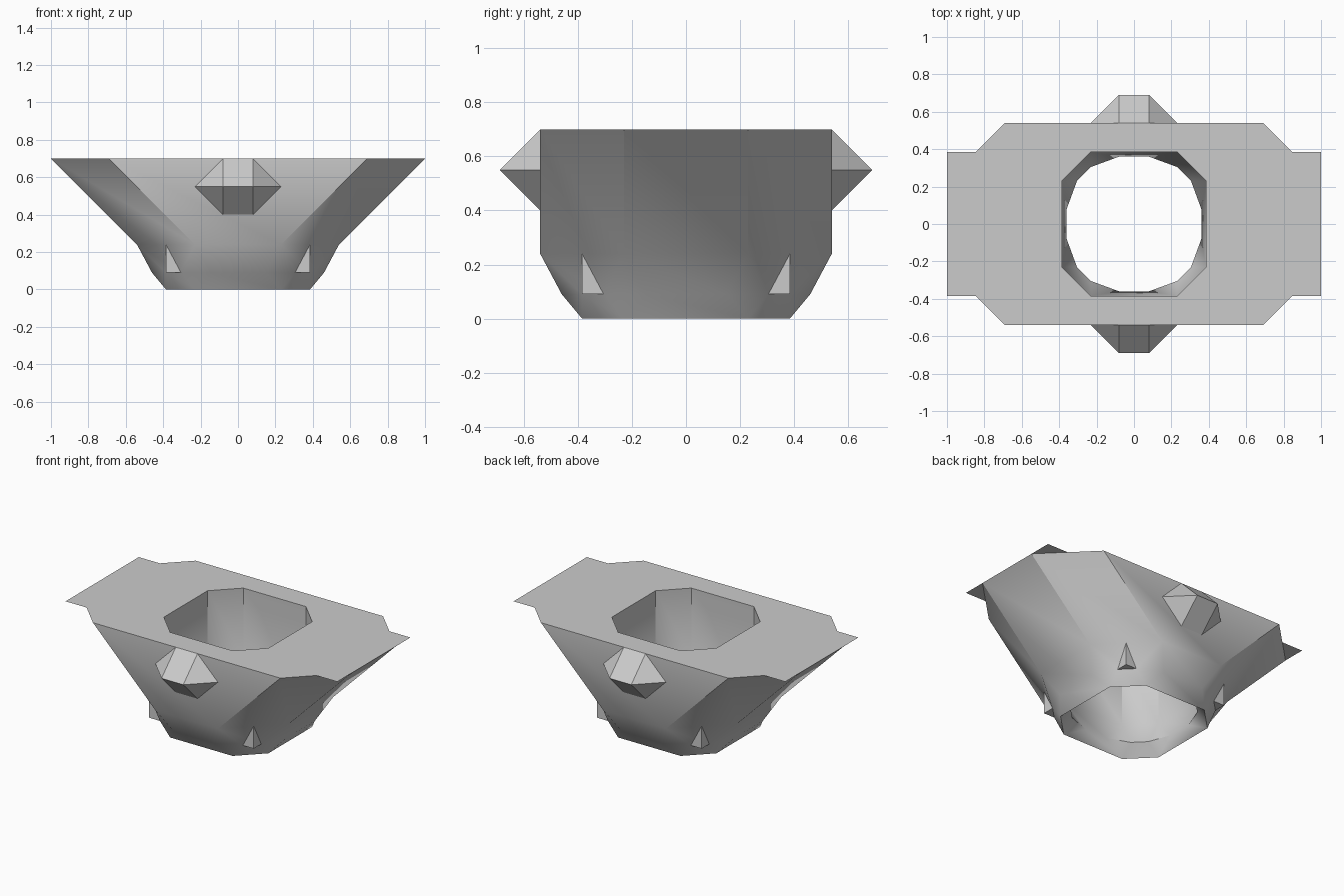
import bpy, bmesh, math

cube = bpy.data.objects.get("Cube")
if cube:
    bpy.data.objects.remove(cube)

grey = bpy.data.materials.new("plain_grey")
grey.use_nodes = True
GREY = (0.6, 0.6, 0.6, 1)
grey.diffuse_color = GREY
grey.node_tree.nodes["Principled BSDF"].inputs["Base Color"].default_value = GREY


def finish(bm, name, smooth=False):
    mesh = bpy.data.meshes.new(name)
    bm.to_mesh(mesh)
    bm.free()
    mesh.materials.append(grey)
    obj = bpy.data.objects.new(name, mesh)
    bpy.context.collection.objects.link(obj)
    if smooth:
        bpy.ops.object.select_all(action='DESELECT')
        obj.select_set(True)
        bpy.context.view_layer.objects.active = obj
        bpy.ops.object.shade_smooth_by_angle(angle=math.radians(32))
    return obj


def ring(bm, z, a, b=None, shift=0):
    """Four-fold ring through a and b; when b is left out it is an octagon."""
    b = b or a
    pts = [a, b, b[::-1], a[::-1]]
    verts = []
    for _ in range(4):
        verts += [bm.verts.new((x + math.copysign(shift, x), y, z)) for x, y in pts]
        pts = [(-y, x) for x, y in pts]
    return verts


def hull(name, points):
    bm = bmesh.new()
    verts = [bm.verts.new(p) for p in points]
    bmesh.ops.convex_hull(bm, input=verts)
    bmesh.ops.dissolve_limit(bm, angle_limit=0.01, verts=bm.verts, edges=bm.edges)
    bmesh.ops.recalc_face_normals(bm, faces=bm.faces)
    return finish(bm, name)


# Hollow body: flared hopper, rounded foot, then up the inside of the shaft
OUTER, INNER = (0.54, 0.23), (0.385, 0.23)
bm = bmesh.new()
rings = [
    ring(bm, 0.70, OUTER, shift=0.46),
    ring(bm, 0.24, OUTER),
    ring(bm, 0.09, (0.46, 0.15), (0.385, 0.305)),
    ring(bm, 0.00, INNER),
    ring(bm, 0.08, (0.36, 0.08), (0.305, 0.23)),
    ring(bm, 0.235, INNER),
    ring(bm, 0.70, INNER),
]
for low, high in zip(rings, rings[1:] + rings[:1]):
    for i in range(len(low)):
        j = (i + 1) % len(low)
        bm.faces.new((low[i], low[j], high[j], high[i]))
bmesh.ops.remove_doubles(bm, verts=bm.verts, dist=0.0005)
bmesh.ops.recalc_face_normals(bm, faces=bm.faces)
finish(bm, "hollow_body", smooth=True)

# Flat corner tabs that square off the ends of the top
bm = bmesh.new()
for sx in (-1, 1):
    for sy in (-1, 1):
        tab = [(1, 0.23), (1, 0.385), (0.845, 0.385)]
        f = bm.faces.new([bm.verts.new((sx * x, sy * y, 0.70)) for x, y in tab])
        f.normal_update()
        if f.normal.z < 0:
            f.normal_flip()
finish(bm, "corner_tabs")

# Faceted knobs on front and back
for name, s in (("front_knob", -1), ("back_knob", 1)):
    pts = []
    for sx in (-1, 1):
        pts += [(sx * 0.23, s * 0.54, 0.55), (sx * 0.08, s * 0.54, 0.70),
                (sx * 0.08, s * 0.54, 0.40), (sx * 0.08, s * 0.69, 0.55)]
    hull(name, pts)

# Small pointed fins on the four diagonal sides of the foot
for sx, side in ((-1, "right"), (1, "left")):
    for sy, end in ((-1, "front"), (1, "back")):
        fin = [(0.385, 0.385, 0.24), (0.385, 0.385, 0.09),
               (0.385, 0.305, 0.09), (0.305, 0.385, 0.09)]
        hull(f"{end}_{side}_fin", [(sx * x, sy * y, z) for x, y, z in fin])
